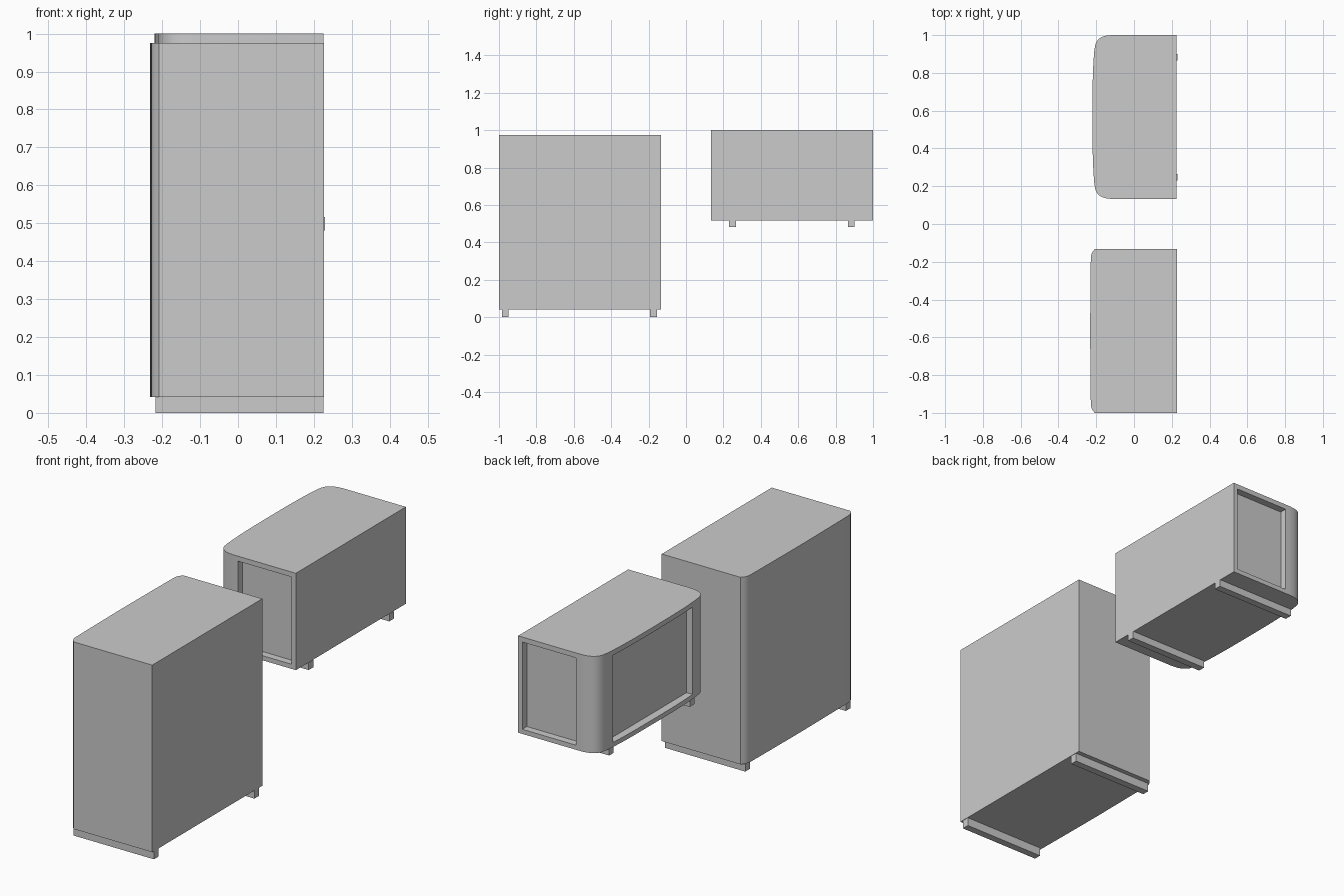
import bpy, bmesh

if "Cube" in bpy.data.objects:
    bpy.data.objects.remove(bpy.data.objects["Cube"])

# Half outlines of the curved left side: (x, distance from the cabinet's end)
TALL_EDGE = [(-0.208, 0.0), (-0.218, 0.012), (-0.225, 0.025), (-0.2285, 0.04),
             (-0.2295, 0.1), (-0.2305, 0.2), (-0.2315, 0.32), (-0.232, 0.4)]
SHORT_EDGE = [(-0.12, 0.0), (-0.148, 0.003), (-0.17, 0.01), (-0.187, 0.021),
              (-0.199, 0.036), (-0.206, 0.055), (-0.2105, 0.085), (-0.214, 0.13),
              (-0.2175, 0.2), (-0.2195, 0.28), (-0.22, 0.38)]


def activate(ob):
    bpy.ops.object.select_all(action='DESELECT')
    ob.select_set(True)
    bpy.context.view_layer.objects.active = ob


def box(name, lo, hi):
    size = [b - a for a, b in zip(lo, hi)]
    mid = [(a + b) / 2 for a, b in zip(lo, hi)]
    bpy.ops.mesh.primitive_cube_add(size=1, location=mid)
    ob = bpy.context.object
    ob.name = name
    ob.scale = size
    bpy.ops.object.transform_apply(location=False, rotation=False, scale=True)
    return ob


def cabinet(name, edge, right, y0, y1, z0, z1):
    """Extrude an outline with a flat right side and a mirrored curved left side."""
    outline = [(right, y0), (right, y1)]
    outline += [(x, y1 - d) for x, d in edge]
    outline += [(x, y0 + d) for x, d in reversed(edge)]
    bm = bmesh.new()
    face = bm.faces.new([bm.verts.new((x, y, z0)) for x, y in outline])
    ext = bmesh.ops.extrude_face_region(bm, geom=[face])
    top = [v for v in ext["geom"] if isinstance(v, bmesh.types.BMVert)]
    bmesh.ops.translate(bm, verts=top, vec=(0, 0, z1 - z0))
    bmesh.ops.recalc_face_normals(bm, faces=bm.faces)
    me = bpy.data.meshes.new(name)
    bm.to_mesh(me)
    bm.free()
    ob = bpy.data.objects.new(name, me)
    bpy.context.collection.objects.link(ob)
    return ob


def recess(ob, lo, hi):
    """Sink a rectangular panel into the cabinet."""
    cutter = box("panel_cutter", lo, hi)
    cutter.hide_render = True
    activate(ob)
    mod = ob.modifiers.new("recess", 'BOOLEAN')
    mod.operation = 'DIFFERENCE'
    mod.solver = 'EXACT'
    mod.object = cutter
    bpy.ops.object.modifier_apply(modifier=mod.name)
    bpy.data.objects.remove(cutter, do_unlink=True)


# Cabinet bodies
tall = cabinet("tall_cabinet", TALL_EDGE, 0.227, -1.0, -0.133, 0.042, 0.975)
short = cabinet("short_cabinet", SHORT_EDGE, 0.226, 0.133, 1.0, 0.517, 1.0)

# Recessed panels on the front, back and curved left side of the short cabinet
recess(short, (-0.093, 0.05, 0.54), (0.203, 0.169, 0.975))
recess(short, (-0.093, 0.964, 0.54), (0.203, 1.08, 0.975))
recess(short, (-0.3, 0.253, 0.54), (-0.18, 0.88, 0.975))

for ob in (tall, short):
    activate(ob)
    bpy.ops.object.shade_smooth_by_angle(angle=0.52)

# Foot rails running across the underside
for side, y in (("front", -0.966), ("back", -0.174)):
    box(f"tall_{side}_foot_rail", (-0.218, y - 0.018, 0.0), (0.225, y + 0.018, 0.042))
for side, y in (("front", 0.248), ("back", 0.883)):
    box(f"short_{side}_foot_rail", (-0.207, y - 0.018, 0.481), (0.229, y + 0.018, 0.517))
